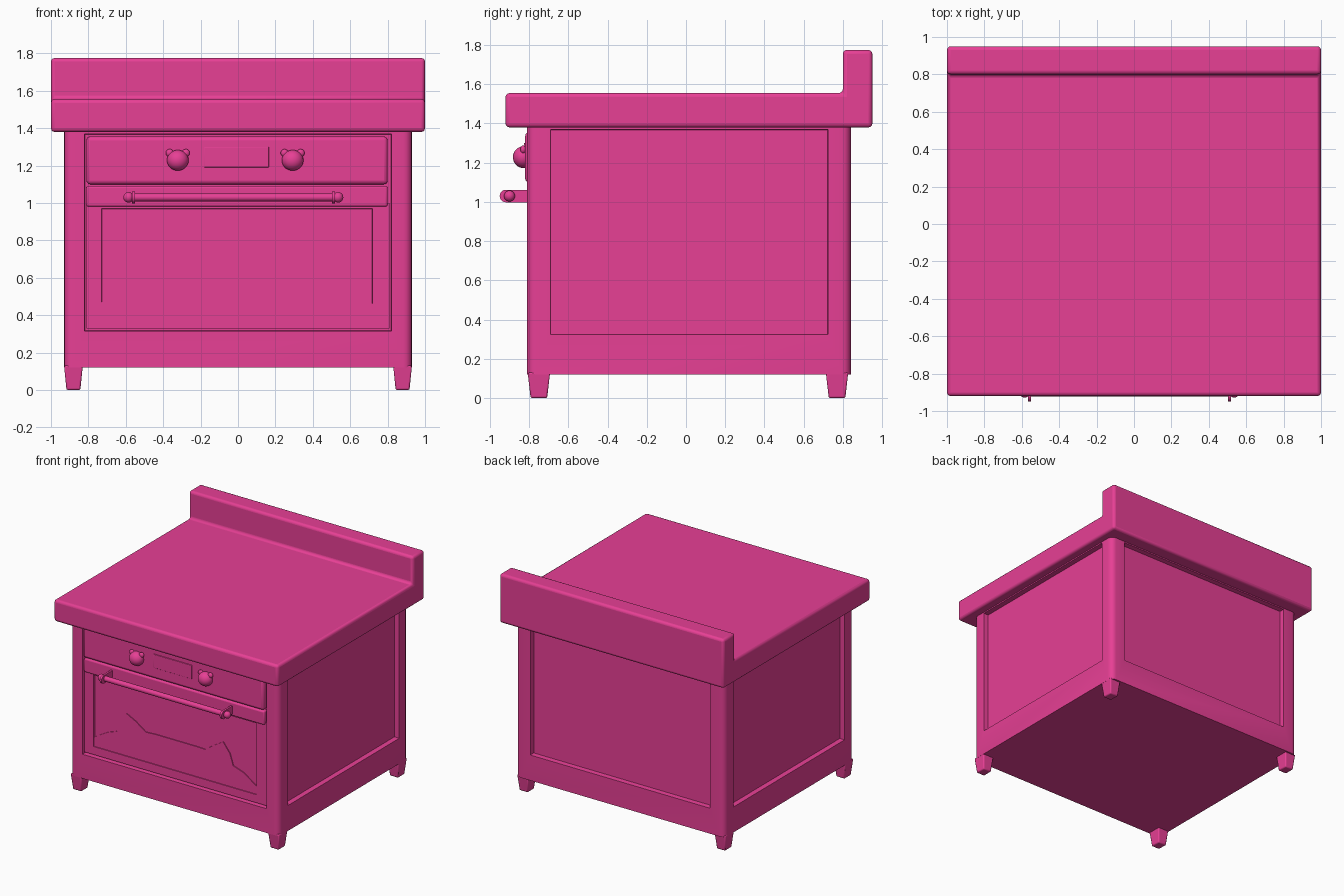
import bpy, bmesh, math
from mathutils import Vector

if "Cube" in bpy.data.objects:
    bpy.data.objects.remove(bpy.data.objects["Cube"])

pink = bpy.data.materials.new("pink")
pink.diffuse_color = (0.8, 0.05, 0.3, 1)
pink.use_nodes = True
pink.node_tree.nodes["Principled BSDF"].inputs["Base Color"].default_value = pink.diffuse_color


def finish(name, bm, bevel=0, segs=3, angle=35):
    bmesh.ops.recalc_face_normals(bm, faces=bm.faces)
    me = bpy.data.meshes.new(name)
    bm.to_mesh(me)
    bm.free()
    ob = bpy.data.objects.new(name, me)
    bpy.context.collection.objects.link(ob)
    me.materials.append(pink)
    if bevel:
        m = ob.modifiers.new("bevel", 'BEVEL')
        m.width, m.segments, m.limit_method = bevel, segs, 'ANGLE'
    bpy.ops.object.select_all(action='DESELECT')
    ob.select_set(True)
    bpy.context.view_layer.objects.active = ob
    bpy.ops.object.shade_smooth_by_angle(angle=math.radians(angle))
    return ob


def box_bm(lo, hi):
    bm = bmesh.new()
    bmesh.ops.create_cube(bm, size=1)
    lo, hi = Vector(lo), Vector(hi)
    for v in bm.verts:
        v.co = Vector([l + (c + 0.5) * (h - l) for c, l, h in zip(v.co, lo, hi)])
    return bm


def box(name, lo, hi, bevel=0):
    return finish(name, box_bm(lo, hi), bevel)


def prism(name, pts, axis, start, end, bevel=0):
    """Extrude a 2D profile along x (points are y, z) or y (points are x, z)."""
    bm = bmesh.new()
    place = (lambda a, b: (start, a, b)) if axis == 'x' else (lambda a, b: (a, start, b))
    f = bm.faces.new([bm.verts.new(place(a, b)) for a, b in pts])
    ext = bmesh.ops.extrude_face_region(bm, geom=[f])['geom']
    d = end - start
    bmesh.ops.translate(bm, vec=(d, 0, 0) if axis == 'x' else (0, d, 0),
                        verts=[g for g in ext if isinstance(g, bmesh.types.BMVert)])
    return finish(name, bm, bevel)


def recess(bm, normal, h0, h1, z0, z1, depth):
    """Sink a rectangular panel into the flat face with the given normal."""
    n = Vector(normal)
    bm.normal_update()
    face = max((f for f in bm.faces if f.normal.dot(n) > 0.99), key=lambda f: f.calc_area())
    bmesh.ops.inset_individual(bm, faces=[face], thickness=0.02)
    h = 1 if abs(n.x) > 0.5 else 0
    mid = face.calc_center_median()
    for v in face.verts:
        v.co[h] = h1 if v.co[h] > mid[h] else h0
        v.co.z = z1 if v.co.z > mid.z else z0
    bmesh.ops.inset_individual(bm, faces=[face], thickness=0.004, depth=-depth)


def ball(name, c, r, scale=(1, 1, 1)):
    bm = bmesh.new()
    bmesh.ops.create_uvsphere(bm, u_segments=24, v_segments=14, radius=r)
    for v in bm.verts:
        v.co = Vector([a * s + b for a, s, b in zip(v.co, scale, c)])
    return finish(name, bm)


def rod(name, x0, x1, y, z, r):
    pts = [(y + r * math.cos(i * math.tau / 20), z + r * math.sin(i * math.tau / 20)) for i in range(20)]
    return prism(name, pts, 'x', x0, x1)


# Worktop with raised splashback
prism("worktop", [(-0.92, 1.38), (0.95, 1.38), (0.95, 1.775), (0.80, 1.775),
                  (0.80, 1.555), (-0.92, 1.555)], 'x', -1, 1, 0.02)

# Cabinet with rounded corner posts and sunken panels
bm = box_bm((-0.93, -0.81, 0.12), (0.93, 0.84, 1.39))
posts = [e for e in bm.edges if abs(e.verts[0].co.z - e.verts[1].co.z) > 0.5]
bmesh.ops.bevel(bm, geom=posts, offset=0.045, segments=4, profile=0.5, affect='EDGES')
for s in (-1, 1):
    recess(bm, (s, 0, 0), -0.69, 0.725, 0.325, 1.37, 0.04)
recess(bm, (0, 1, 0), -0.80, 0.80, 0.325, 1.37, 0.04)
recess(bm, (0, -1, 0), -0.82, 0.82, 0.315, 1.37, 0.04)
finish("cabinet", bm)

# Tapered feet
for sx in (-1, 1):
    for y in (-0.75, 0.77):
        bm = box_bm((sx * 0.88 - 0.05, y - 0.057, 0), (sx * 0.88 + 0.05, y + 0.057, 0.13))
        for v in bm.verts:
            if v.co.z < 0.05:
                v.co.x = sx * 0.88 + (v.co.x - sx * 0.88) * 0.74
                v.co.y = y + (v.co.y - y) * 0.74
        finish("foot", bm, 0.008, 2)

# Control panel and display
box("control_panel", (-0.81, -0.82, 1.10), (0.80, -0.76, 1.355), 0.02)
box("display", (-0.18, -0.826, 1.19), (0.165, -0.80, 1.30), 0.003)

# Oven door with window recess and top rail
bm = box_bm((-0.81, -0.795, 0.33), (0.81, -0.76, 1.00))
recess(bm, (0, -1, 0), -0.73, 0.72, 0.395, 0.97, 0.012)
finish("oven_door", bm)
box("door_rail", (-0.81, -0.81, 0.98), (0.80, -0.76, 1.092), 0.012)

# Eared silhouette in the window
prism("window_silhouette",
      [(-0.73, 0.395), (-0.73, 0.47), (-0.61, 0.54), (-0.525, 0.57), (-0.50, 0.65), (-0.44, 0.735),
       (-0.36, 0.695), (-0.27, 0.632), (-0.18, 0.637), (0.20, 0.637), (0.26, 0.635), (0.34, 0.69),
       (0.42, 0.738), (0.48, 0.66), (0.51, 0.57), (0.60, 0.54), (0.72, 0.46), (0.72, 0.395)],
      'y', -0.79, -0.775)

# Knobs with ears
for x in (-0.322, 0.292):
    ball("knob", (x, -0.83, 1.228), 0.058, (1, 0.9, 0.95))
    for s in (-1, 1):
        ball("knob_ear", (x + s * 0.043, -0.83, 1.267), 0.021, (1, 0.7, 1))

# Door handle: bar, rounded brackets and end balls
rod("handle_bar", -0.585, 0.535, -0.90, 1.03, 0.021)
for x, s in ((-0.56, -1), (0.51, 1)):
    arc = [(-0.918 - 0.032 * math.sin(a), 1.03 + 0.032 * math.cos(a))
           for a in [i * math.pi / 10 for i in range(11)]]
    prism("handle_bracket", arc + [(-0.79, 0.998), (-0.79, 1.062)], 'x', x - 0.008, x + 0.008)
    ball("handle_end", (x + s * 0.025, -0.90, 1.03), 0.028)
